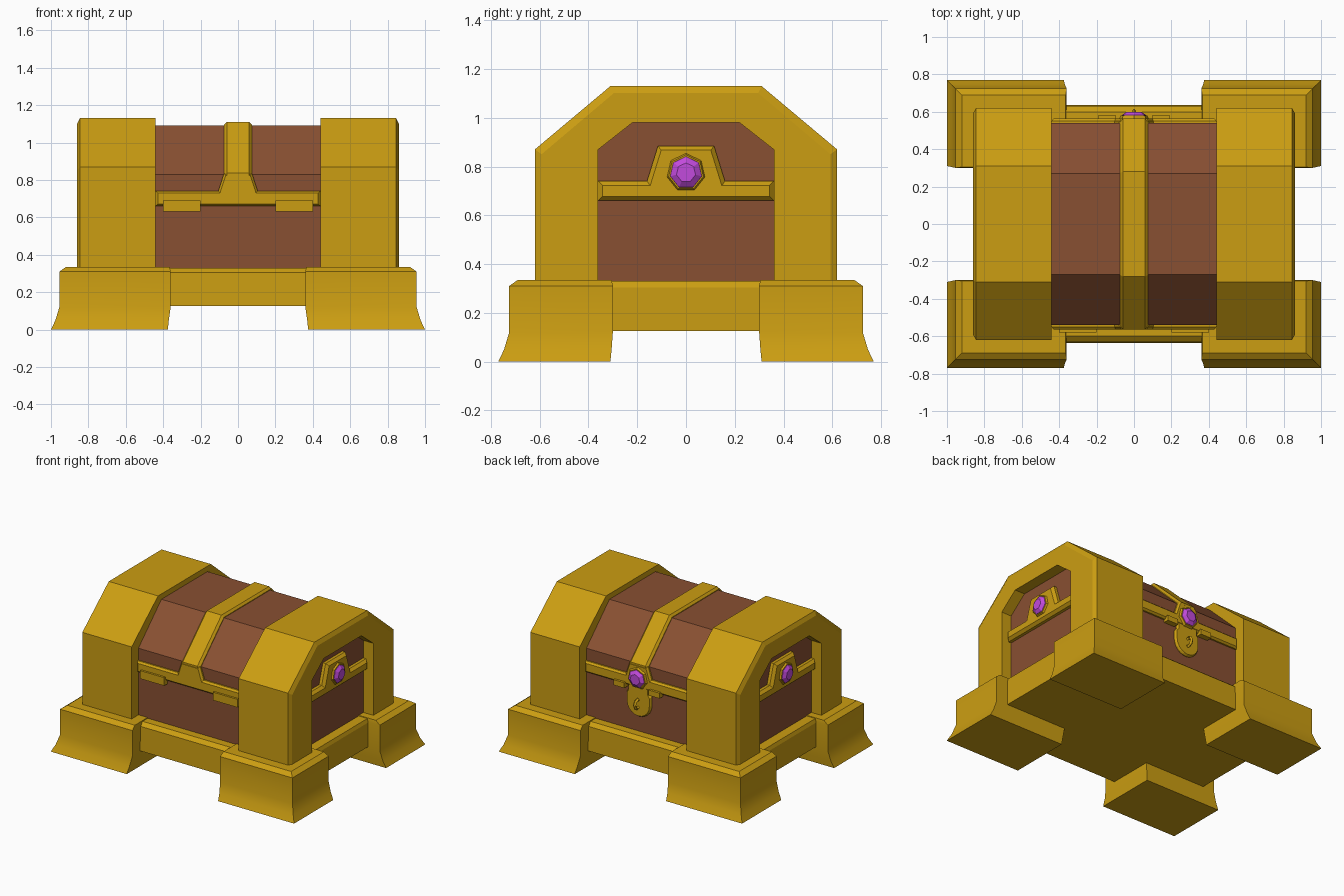
import bpy, bmesh, math
from mathutils import Vector

if "Cube" in bpy.data.objects:
    bpy.data.objects.remove(bpy.data.objects["Cube"])


def material(name, rgb):
    m = bpy.data.materials.new(name)
    m.use_nodes = True
    m.diffuse_color = (*rgb, 1)
    m.node_tree.nodes["Principled BSDF"].inputs["Base Color"].default_value = (*rgb, 1)
    return m


GOLD = material("gold", (0.60, 0.34, 0.006))
WOOD = material("brown wood", (0.25, 0.08, 0.032))
GEM = material("purple gem", (0.54, 0.07, 0.72))


def loft(name, rings, mat, smooth=False):
    """Solid through matching rings of points, capped at both ends."""
    bm = bmesh.new()
    loops = [[bm.verts.new(p) for p in ring] for ring in rings]
    n = len(loops[0])
    for a, b in zip(loops, loops[1:]):
        for i in range(n):
            j = (i + 1) % n
            bm.faces.new((a[i], a[j], b[j], b[i]))
    bm.faces.new(loops[0])
    bm.faces.new(loops[-1])
    bmesh.ops.recalc_face_normals(bm, faces=bm.faces)
    mesh = bpy.data.meshes.new(name)
    bm.to_mesh(mesh)
    bm.free()
    mesh.materials.append(mat)
    if smooth:
        mesh.shade_smooth()
        mesh.set_sharp_from_angle(angle=math.radians(30))
    ob = bpy.data.objects.new(name, mesh)
    bpy.context.collection.objects.link(ob)
    return ob


def on_x(pts, x):
    return [(x, a, b) for a, b in pts]


def on_y(pts, y):
    return [(a, y, b) for a, b in pts]


def symmetric(half):
    """Mirror an open half outline into a full closed outline."""
    return half + [(-a, b) for a, b in reversed(half)]


def inset(pts, d):
    """Move every edge of an outline inwards by d."""
    v = [Vector(p) for p in pts]
    area = sum(v[i - 1].cross(v[i]) for i in range(len(v)))
    s = 1 if area > 0 else -1
    out = []
    for i, p in enumerate(v):
        e1 = (p - v[i - 1]).normalized()
        e2 = (v[(i + 1) % len(v)] - p).normalized()
        n1 = Vector((-e1.y, e1.x)) * s
        n2 = Vector((-e2.y, e2.x)) * s
        out.append(tuple(p + (n1 + n2) * d / (1 + n1.dot(n2))))
    return out


def plate(name, pts, place, back, front, mat, bevel=0.012):
    """Raised plate with a bevelled front."""
    step = back + (front - back) * 0.6
    return loft(name, [place(pts, back), place(pts, step), place(inset(pts, bevel), front)], mat)


def box(name, x, y, z, mat):
    return loft(name, [[(x[0], y[0], h), (x[1], y[0], h), (x[1], y[1], h), (x[0], y[1], h)]
                       for h in z], mat)


def polygon(radius, z, n=7):
    return [(radius * math.sin(math.tau * i / n), z + radius * math.cos(math.tau * i / n))
            for i in range(n)]


def jewel(name, place, z, face, side):
    """Faceted gem in a gold setting."""
    plate(name + "_setting", polygon(0.082, z), place, face - 0.03 * side, face + 0.012 * side, GOLD, 0.008)
    levels = ((0.068, 0), (0.066, 0.015), (0.04, 0.033))
    loft(name, [place(polygon(r, z), face + d * side) for r, d in levels], GEM)


# Feet with flared bottoms and bevelled tops
foot_levels = ((0, 0, 0.375, 0.31), (0.05, 0.024, 0.37, 0.305), (0.12, 0.045, 0.36, 0.30),
               (0.31, 0.045, 0.36, 0.30), (0.335, 0.08, 0.365, 0.305))
for sx, side in ((-1, "right"), (1, "left")):
    for sy, end in ((-1, "front"), (1, "back")):
        rings = []
        for z, d, xi, yi in foot_levels:
            xo, yo = 1 - d, 0.77 - d
            rings.append([(sx * xi, sy * yi, z), (sx * xo, sy * yi, z),
                          (sx * xo, sy * yo, z), (sx * xi, sy * yo, z)])
        loft(f"{end}_{side}_foot", rings, GOLD, True)

# Plinth between the feet
plinth = []
for z, x, y in ((0.125, 0.86, 0.635), (0.305, 0.86, 0.63), (0.33, 0.85, 0.60)):
    plinth.append([(-x, -y, z), (x, -y, z), (x, y, z), (-x, y, z)])
loft("plinth", plinth, GOLD)

# Wooden chest with its faceted lid
chest = symmetric([(0.54, 0.32), (0.54, 0.83), (0.27, 1.09)])
loft("wooden_chest", [on_x(chest, -0.46), on_x(chest, 0.46)], WOOD)

# Central strap over the lid
strap_low = symmetric([(0.545, 0.70), (0.545, 0.832), (0.272, 1.095)])
strap_high = symmetric([(0.563, 0.70), (0.563, 0.838), (0.28, 1.11)])
loft("lid_strap", [on_x(strap_low, -0.075), on_x(strap_high, -0.06),
                   on_x(strap_high, 0.06), on_x(strap_low, 0.075)], GOLD)

# Lid rims, flaring up into the strap
rim = symmetric([(0.44, 0.66), (0.44, 0.742), (0.105, 0.742), (0.075, 0.835)])
for s, end in ((-1, "front"), (1, "back")):
    plate(f"{end}_lid_rim", rim, on_y, 0.53 * s, 0.565 * s, GOLD)

# End arches: a solid core, an open frame and a recessed wooden panel
outer = symmetric([(0.62, 0.33), (0.62, 0.87), (0.31, 1.13)])
opening = symmetric([(0.36, 0.33), (0.36, 0.87), (0.22, 0.98)])
frame = outer + opening[::-1]
frame_face = [(y * 0.955, 0.33 + (z - 0.33) * 0.964) for y, z in outer] + opening[::-1]
end_band = symmetric([(0.36, 0.66), (0.36, 0.74), (0.16, 0.74), (0.115, 0.885)])
for s, side in ((-1, "right"), (1, "left")):
    loft(f"{side}_arch_core", [on_x(outer, 0.44 * s), on_x(outer, 0.77 * s)], GOLD)
    loft(f"{side}_arch_frame", [on_x(frame, 0.77 * s), on_x(frame, 0.845 * s),
                                on_x(frame_face, 0.86 * s)], GOLD)
    loft(f"{side}_end_panel", [on_x(opening, 0.769 * s), on_x(opening, 0.778 * s)], WOOD)
    plate(f"{side}_end_band", end_band, on_x, 0.77 * s, 0.82 * s, GOLD, 0.018)
    jewel(f"{side}_end_gem", on_x, 0.775, 0.82 * s, s)

# Hinges on the front, hasp tabs on the back
for s, side in ((-1, "right"), (1, "left")):
    xs = sorted((0.2 * s, 0.4 * s))
    box(f"{side}_hinge", xs, (-0.58, -0.53), (0.63, 0.69), GOLD)
    xs = sorted((0.1 * s, 0.19 * s))
    box(f"{side}_hasp_tab", xs, (0.53, 0.582), (0.64, 0.68), GOLD)

# Rounded lock plate, staple and gem on the back
arc = [(0.1 * math.cos(math.pi * i / 10), 0.545 - 0.1 * math.sin(math.pi * i / 10))
       for i in range(11)]
lock = [(0.085, 0.68), (0.085, 0.63), (0.1, 0.61)] + arc + [(-0.1, 0.61), (-0.085, 0.63), (-0.085, 0.68)]
plate("lock_plate", lock, on_y, 0.53, 0.562, GOLD, 0.008)
jewel("lock_gem", on_y, 0.735, 0.567, 1)
bpy.ops.mesh.primitive_torus_add(major_segments=8, minor_segments=4, major_radius=0.032,
                                 minor_radius=0.012, location=(0, 0.572, 0.545),
                                 rotation=(0, math.pi / 2, 0))
staple = bpy.context.object
staple.name = "lock_staple"
staple.data.materials.append(GOLD)
